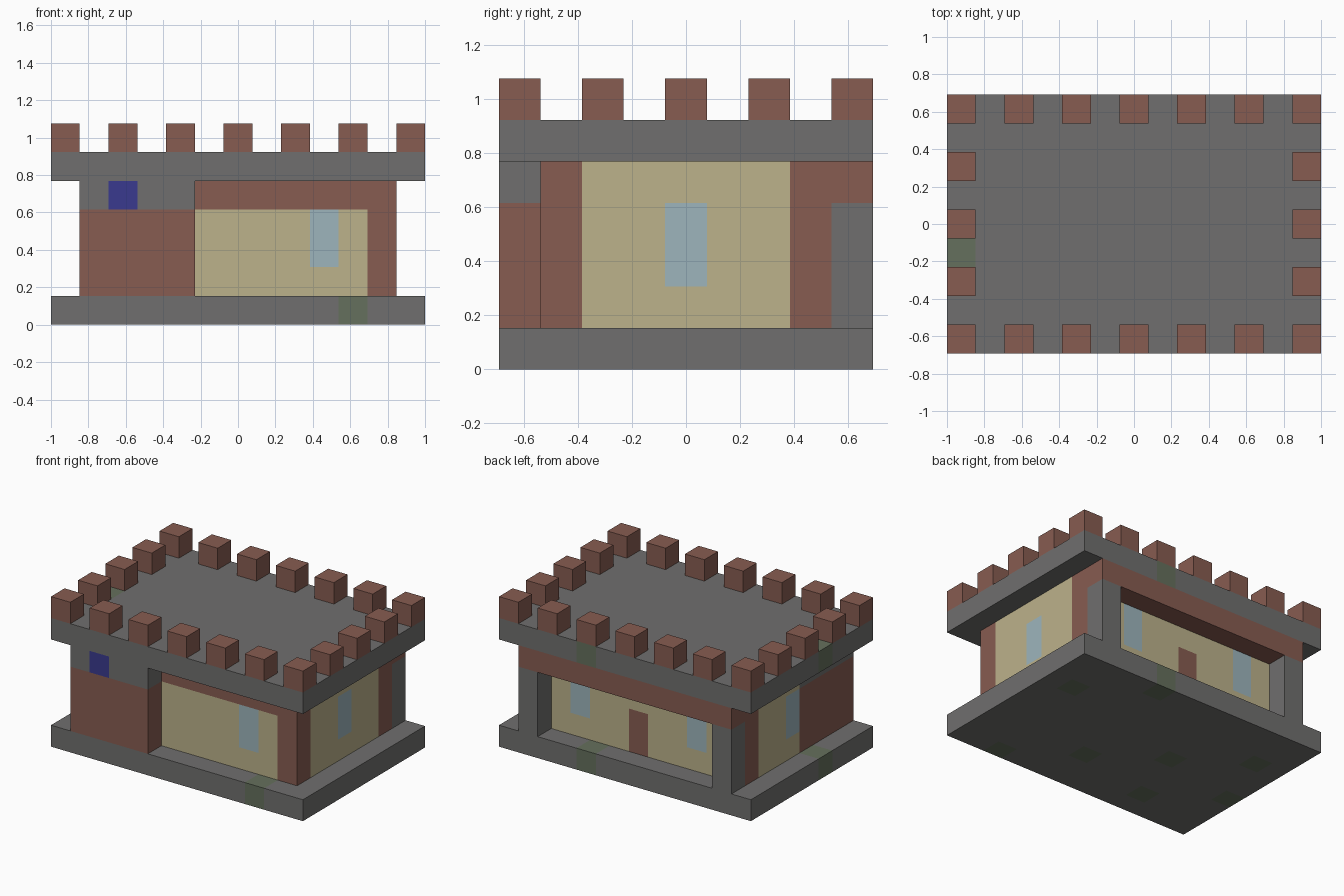
import bpy
import bmesh
from mathutils import Vector

if "Cube" in bpy.data.objects:
    bpy.data.objects.remove(bpy.data.objects["Cube"], do_unlink=True)

# Everything sits on a grid of cubic cells: 13 wide, 9 deep, 7 high
NX, NY = 13, 9
CELL = 2 / NX


def linear(c):
    c /= 255
    return c / 12.92 if c <= 0.04045 else ((c + 0.055) / 1.055) ** 2.4


def make_material(name, r, g, b):
    mat = bpy.data.materials.new(name)
    mat.use_nodes = True
    colour = (linear(r), linear(g), linear(b), 1)
    mat.diffuse_color = colour
    bsdf = mat.node_tree.nodes["Principled BSDF"]
    bsdf.inputs["Base Color"].default_value = colour
    bsdf.inputs["Roughness"].default_value = 0.9
    return mat


STONE = make_material("grey_stone", 112, 111, 110)
BRICK = make_material("red_brick", 135, 92, 81)
PLASTER = make_material("cream_plaster", 188, 178, 139)
GLASS = make_material("pale_blue_glass", 157, 181, 188)
BANNER = make_material("deep_blue", 58, 58, 142)
MOSS = make_material("mossy_stone", 101, 112, 93)


def block(name, lo, hi, mat, paint=()):
    """Box from cell corner lo to hi; painted boxes cut it along cell lines.

    Each paint entry is (material, low corner, high corner, outward normal or None).
    """
    lo, hi = Vector(lo), Vector(hi)
    bm = bmesh.new()
    bmesh.ops.create_cube(bm, size=1)
    for v in bm.verts:
        v.co = (lo + hi) / 2 + v.co * (hi - lo)
    if paint:
        for axis in range(3):
            normal = Vector([float(i == axis) for i in range(3)])
            for cut in range(int(lo[axis]) + 1, int(hi[axis])):
                bmesh.ops.bisect_plane(
                    bm, geom=bm.verts[:] + bm.edges[:] + bm.faces[:],
                    plane_co=normal * cut, plane_no=normal)
    bm.normal_update()
    mats = [mat]
    for p_mat, p_lo, p_hi, direction in paint:
        if p_mat not in mats:
            mats.append(p_mat)
        for f in bm.faces:
            c = f.calc_center_median()
            inside = all(p_lo[i] - 0.01 < c[i] < p_hi[i] + 0.01 for i in range(3))
            facing = direction is None or f.normal.dot(Vector(direction)) > 0.9
            if inside and facing:
                f.material_index = mats.index(p_mat)
    for v in bm.verts:
        v.co = Vector((v.co.x - NX / 2, v.co.y - NY / 2, v.co.z)) * CELL
    mesh = bpy.data.meshes.new(name)
    bm.to_mesh(mesh)
    bm.free()
    for m in mats:
        mesh.materials.append(m)
    obj = bpy.data.objects.new(name, mesh)
    bpy.context.collection.objects.link(obj)
    return obj


def moss_cells(cells, z):
    return [(MOSS, (x, y, z), (x + 1, y + 1, z + 1), None) for x, y in cells]


# Foundation and roof slabs with mossy stones
edge_moss = [(8, 8), (0, 3)]
floor_moss = edge_moss + [(10, 0), (7, 2), (4, 4), (1, 6), (3, 1), (11, 6)]
block("foundation", (0, 0, 0), (NX, NY, 1), STONE, moss_cells(floor_moss, 0))
block("roof_slab", (0, 0, 5), (NX, NY, 6), STONE, moss_cells(edge_moss, 5))

# Hall with plaster panels, windows and back door
FRONT, BACK, LEFT, RIGHT = (0, -1, 0), (0, 1, 0), (1, 0, 0), (-1, 0, 0)
hall_paint = [
    (PLASTER, (5, 1, 1), (11, 1, 4), FRONT),
    (GLASS, (9, 1, 2), (10, 1, 4), FRONT),
    (PLASTER, (2, 8, 1), (11, 8, 4), BACK),
    (GLASS, (3, 8, 2), (4, 8, 4), BACK),
    (GLASS, (9, 8, 2), (10, 8, 4), BACK),
    (BRICK, (6, 8, 1), (7, 8, 3), BACK),
    (PLASTER, (12, 2, 1), (12, 7, 5), LEFT),
    (GLASS, (12, 4, 2), (12, 5, 4), LEFT),
    (PLASTER, (1, 4, 1), (1, 7, 5), RIGHT),
    (GLASS, (1, 4, 2), (1, 5, 4), RIGHT),
    (STONE, (1, 1, 4), (1, 4, 5), RIGHT),
]
block("hall", (1, 1, 1), (12, 8, 5), BRICK, hall_paint)

# Projecting front bay with stone band and blue panel
block("front_bay", (1, 0, 1), (5, 1, 5), BRICK, [
    (STONE, (1, 0, 4), (5, 1, 5), None),
    (BANNER, (2, 0, 4), (3, 0, 5), FRONT),
])

# Rear porch: two posts under a lintel
for side, x in (("right", 1), ("left", 11)):
    block(f"porch_post_{side}", (x, 8, 1), (x + 1, 9, 4), STONE)
block("porch_lintel", (1, 8, 4), (12, 9, 5), BRICK)

# Battlements on every second cell of the rim
for x in range(0, NX, 2):
    for y in range(0, NY, 2):
        if x in (0, NX - 1) or y in (0, NY - 1):
            block(f"battlement_{x}_{y}", (x, y, 6), (x + 1, y + 1, 7), BRICK)
